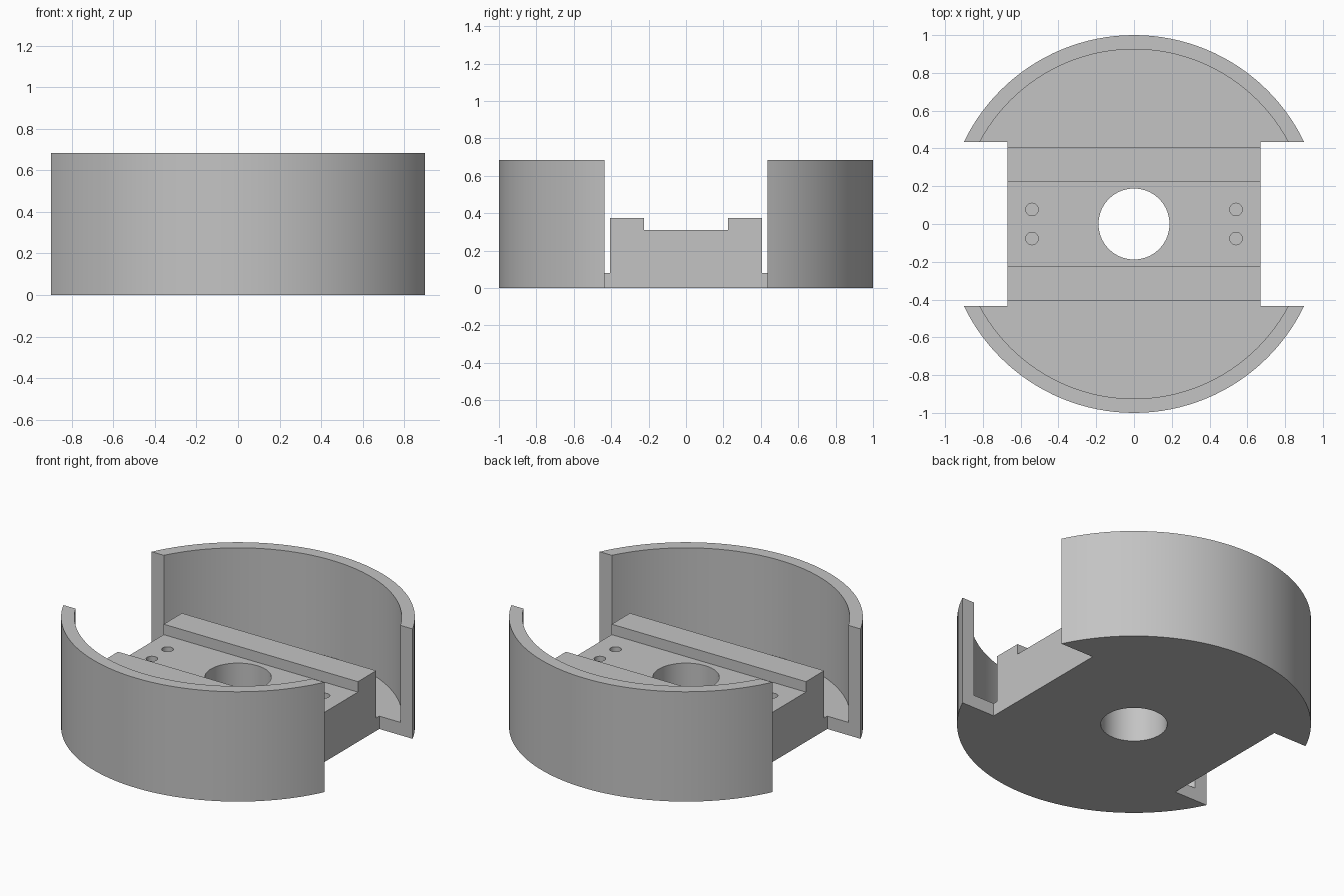
import bpy
import bmesh

old = bpy.data.objects.get("Cube")
if old:
    bpy.data.objects.remove(old, do_unlink=True)

HEIGHT = 0.685
FLOOR = 0.08
NOTCH_X = 0.67
NOTCH_Y = 0.435

grey = bpy.data.materials.new("plain grey")
grey.use_nodes = True
colour = (0.55, 0.55, 0.55, 1)
grey.diffuse_color = colour
grey.node_tree.nodes["Principled BSDF"].inputs["Base Color"].default_value = colour


def finish(name, bm):
    bmesh.ops.recalc_face_normals(bm, faces=bm.faces)
    mesh = bpy.data.meshes.new(name)
    bm.to_mesh(mesh)
    bm.free()
    mesh.materials.append(grey)
    obj = bpy.data.objects.new(name, mesh)
    bpy.context.collection.objects.link(obj)
    return obj


def cylinder(name, radius, z0, z1, x=0, y=0, sides=128):
    bm = bmesh.new()
    bmesh.ops.create_cone(bm, cap_ends=True, segments=sides, radius1=radius,
                          radius2=radius, depth=z1 - z0)
    bmesh.ops.translate(bm, verts=bm.verts, vec=(x, y, (z0 + z1) / 2))
    return finish(name, bm)


def prism(name, profile, x0, x1):
    """Extrude a (y, z) profile along x."""
    bm = bmesh.new()
    face = bm.faces.new([bm.verts.new((x0, y, z)) for y, z in profile])
    ext = bmesh.ops.extrude_face_region(bm, geom=[face])
    moved = [v for v in ext["geom"] if isinstance(v, bmesh.types.BMVert)]
    bmesh.ops.translate(bm, verts=moved, vec=(x1 - x0, 0, 0))
    return finish(name, bm)


def combine(target, tool, operation):
    tool.hide_render = True
    mod = target.modifiers.new(operation.title(), "BOOLEAN")
    mod.operation = operation
    mod.solver = "EXACT"
    mod.object = tool
    bpy.context.view_layer.objects.active = target
    bpy.ops.object.modifier_apply(modifier=mod.name)
    bpy.data.objects.remove(tool, do_unlink=True)


# Round cup: thin floor and curved wall
body = cylinder("housing", 1.0, 0, HEIGHT)
combine(body, cylinder("pocket_cutter", 0.925, FLOOR, 1), "DIFFERENCE")

# Central block with a shallow channel along its top
half = [(0.405, 0.04), (0.405, 0.375), (0.225, 0.375), (0.225, 0.31)]
profile = half + [(-y, z) for y, z in reversed(half)]
combine(body, prism("channel_block", profile, -0.75, 0.75), "UNION")

# Side openings through wall and floor
for side in (-1, 1):
    box = [(-NOTCH_Y, -0.1), (NOTCH_Y, -0.1), (NOTCH_Y, 1), (-NOTCH_Y, 1)]
    x0, x1 = sorted((side * NOTCH_X, side * 1.2))
    combine(body, prism("side_cutter", box, x0, x1), "DIFFERENCE")

# Central bore and four blind screw holes
combine(body, cylinder("bore_cutter", 0.188, -0.1, 1, sides=64), "DIFFERENCE")
for x in (-0.54, 0.54):
    for y in (-0.077, 0.077):
        combine(body, cylinder("screw_hole_cutter", 0.033, 0.12, 0.5, x, y, 32),
                "DIFFERENCE")

# Smooth curves with sharp corners
bpy.ops.object.select_all(action="DESELECT")
body.select_set(True)
bpy.context.view_layer.objects.active = body
bpy.ops.object.shade_smooth_by_angle(angle=0.5)
